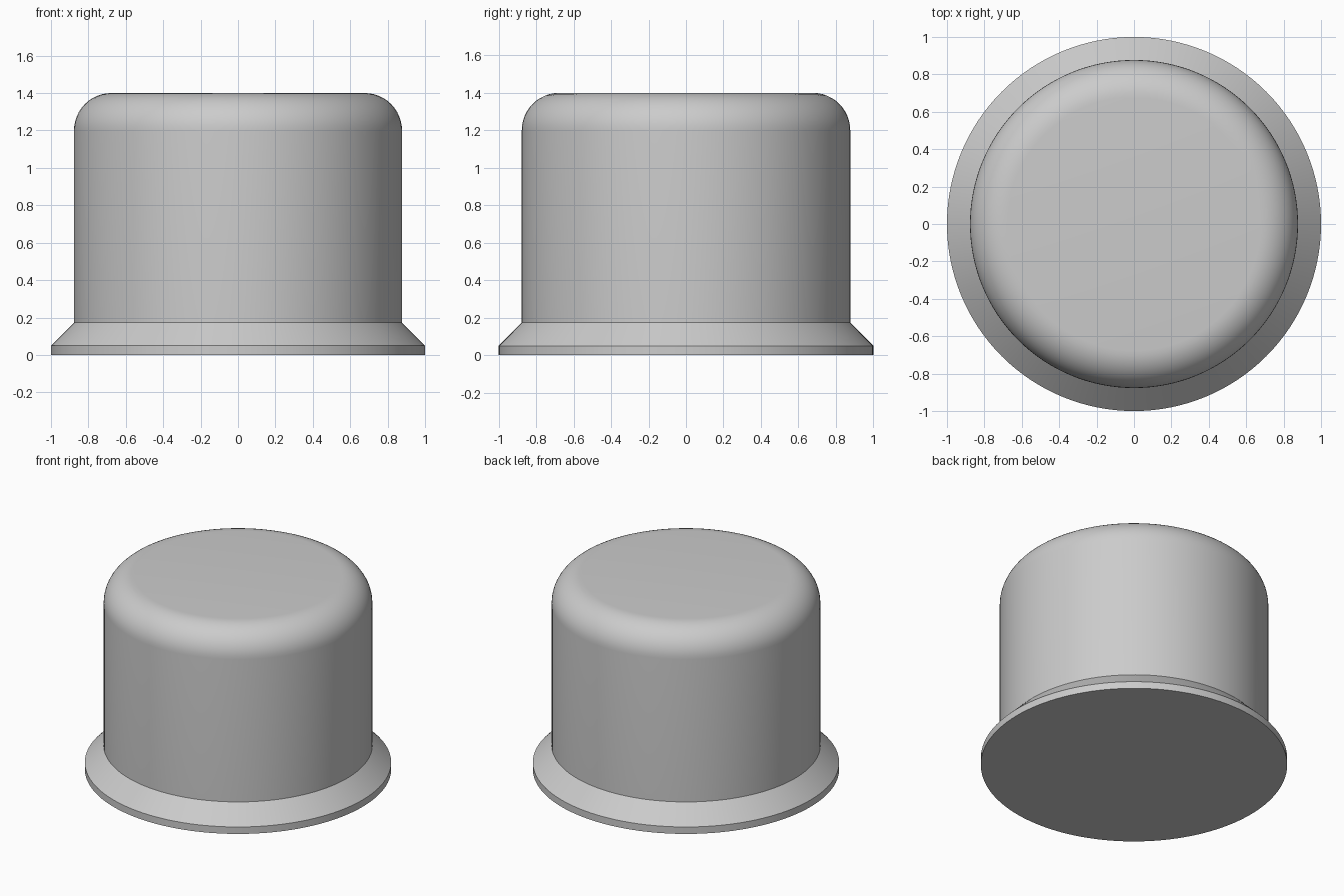
import bpy
import bmesh
from math import sin, cos, pi, radians

cube = bpy.data.objects.get("Cube")
if cube:
    bpy.data.objects.remove(cube)

SEGMENTS = 128
BODY_RADIUS, HEIGHT, FILLET = 0.877, 1.4, 0.2
FILLET_STEPS = 12

# Single grey colour
grey = bpy.data.materials.new("light_grey")
grey.use_nodes = True
colour = (0.6, 0.6, 0.6, 1)
grey.diffuse_color = colour
grey.node_tree.nodes["Principled BSDF"].inputs["Base Color"].default_value = colour

# Profile: flange rim, sloped flange, straight wall, rounded top edge
profile = [(1, 0), (1, 0.05), (BODY_RADIUS, 0.173)]
for i in range(FILLET_STEPS + 1):
    a = pi / 2 * i / FILLET_STEPS
    profile.append((BODY_RADIUS - FILLET + FILLET * cos(a),
                    HEIGHT - FILLET + FILLET * sin(a)))

# Revolve the profile and close both ends
bm = bmesh.new()
rings = []
for r, z in profile:
    rings.append([bm.verts.new((r * cos(2 * pi * k / SEGMENTS),
                                r * sin(2 * pi * k / SEGMENTS), z))
                  for k in range(SEGMENTS)])
for low, high in zip(rings, rings[1:]):
    for k in range(SEGMENTS):
        n = (k + 1) % SEGMENTS
        bm.faces.new((low[k], low[n], high[n], high[k]))
bm.faces.new(rings[-1])
bm.faces.new(rings[0][::-1])

mesh = bpy.data.meshes.new("flanged_cap")
bm.to_mesh(mesh)
bm.free()
mesh.materials.append(grey)
cap = bpy.data.objects.new("flanged_cap", mesh)
bpy.context.collection.objects.link(cap)

# Smooth round surfaces, crisp flange edges
bpy.ops.object.select_all(action='DESELECT')
cap.select_set(True)
bpy.context.view_layer.objects.active = cap
bpy.ops.object.shade_smooth_by_angle(angle=radians(30))
